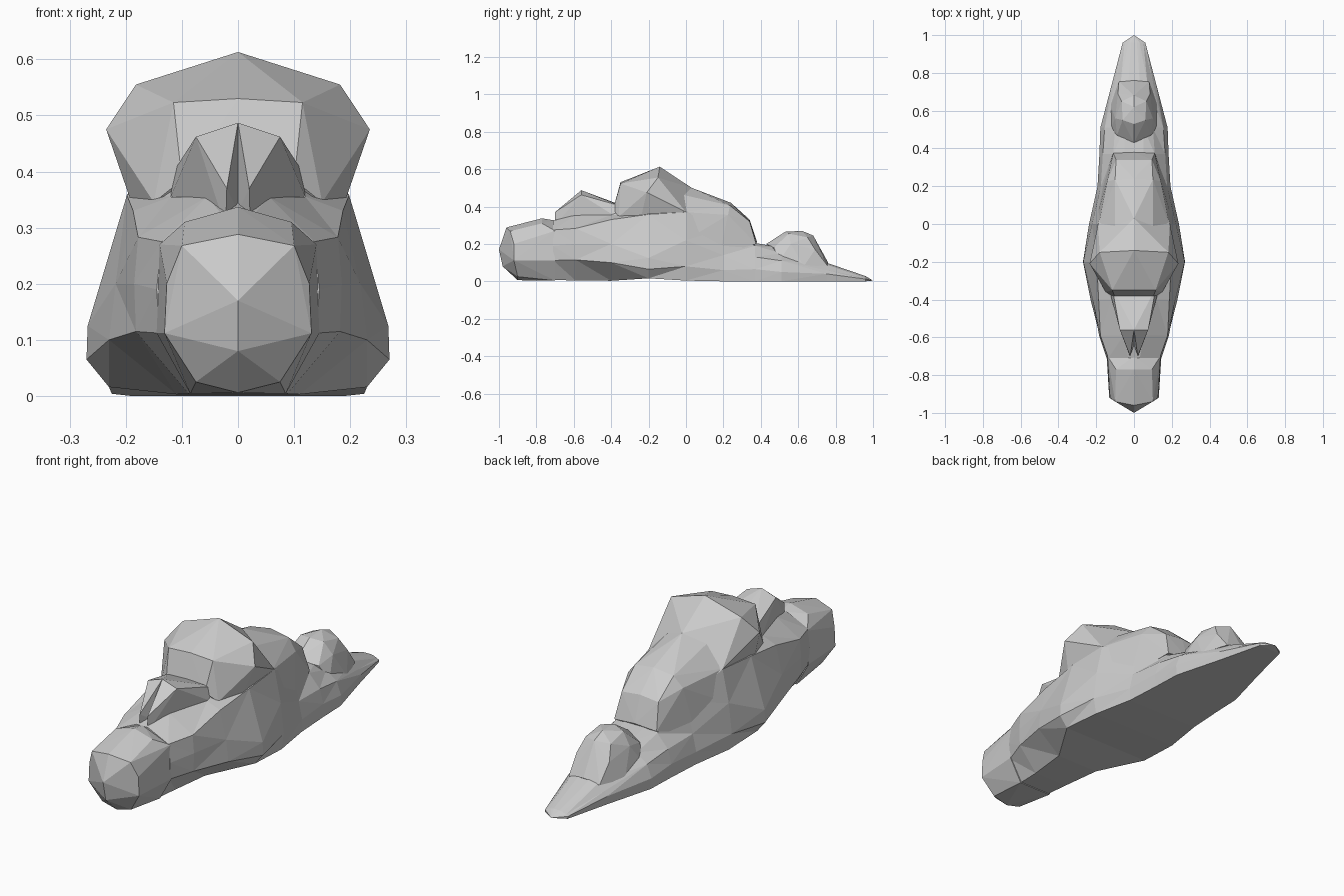
import bpy, bmesh


def finish(name, bm):
    bmesh.ops.recalc_face_normals(bm, faces=bm.faces)
    me = bpy.data.meshes.new(name)
    bm.to_mesh(me)
    bm.free()
    ob = bpy.data.objects.new(name, me)
    bpy.context.collection.objects.link(ob)
    return ob


def lump(name, pts, split=False):
    """Faceted convex lump from half its corners; split gives two separate halves."""
    bm = bmesh.new()
    mirrored = [(-x, y, z) for x, y, z in pts if split or x > 0]
    groups = [pts, mirrored] if split else [pts + mirrored]
    for g in groups:
        vs = [bm.verts.new(p) for p in g]
        res = bmesh.ops.convex_hull(bm, input=vs)
        loose = {v for v in res["geom_interior"] if isinstance(v, bmesh.types.BMVert)}
        bmesh.ops.delete(bm, geom=list(loose), context='VERTS')
    return finish(name, bm)


# Main body: half cross-sections (x, z) from base edge to top, along y
sections = [
    (-0.71, (.08, .008), (.14, .112), (.145, .19), (.136, .275), (.03, .325)),
    (-0.59, (.088, .004), (.182, .115), (.185, .20), (.178, .283), (.055, .355)),
    (-0.40, (.11, .003), (.23, .10), (.218, .20), (.187, .33), (.12, .355)),
    (-0.20, (.23, .016), (.27, .065), (.268, .125), (.198, .358), (.09, .45)),
    (0.00, (.225, .004), (.238, .08), (.222, .22), (.19, .37), (.08, .46)),
    (0.20, (.19, 0), (.193, .06), (.175, .14), (.14, .28), (.07, .36)),
    (0.37, (.18, 0), (.183, .065), (.165, .13), (.11, .19), (.05, .205)),
    (0.51, (.175, 0), (.178, .05), (.155, .11), (.10, .15), (.05, .18)),
    (0.75, (.11, 0), (.115, .04), (.10, .06), (.07, .09), (.03, .10)),
    (0.96, (.058, 0), (.06, .012), (.05, .018), (.03, .026), (.015, .028)),
]
bm = bmesh.new()
rings = []
for y, *half in sections:
    ring = half + [(-x, z) for x, z in reversed(half)]
    rings.append([bm.verts.new((x, y, z)) for x, z in ring])
n = len(rings[0])
for a, b in zip(rings, rings[1:]):
    for i in range(n):
        j = (i + 1) % n
        bm.faces.new((a[i], a[j], b[j], b[i]))
bm.faces.new(rings[0])
tip = bm.verts.new((0, 1, .004))
for i in range(n):
    bm.faces.new((rings[-1][i], rings[-1][(i + 1) % n], tip))
bmesh.ops.triangulate(bm, faces=bm.faces)
finish("body", bm)

# Rounded front boulder
lump("front_boulder", [
    (0, -1, .17), (0, -.96, .288), (0, -.77, .337), (0, -.98, .08), (0, -.9, .006),
    (.10, -.94, .268), (.095, -.77, .31), (.127, -.92, .20), (.131, -.92, .112),
    (.075, -.90, .025), (.14, -.70, .27), (.145, -.70, .112), (.085, -.70, .004), (0, -.70, .325)])

# Two brow wedges, tapering forward, with a narrow groove between them
lump("brow_wedges", [
    (0, -.56, .487), (.075, -.56, .462), (.02, -.70, .37), (.12, -.39, .355), (0, -.64, .33),
    (.022, -.70, .30), (.115, -.34, .40), (0, -.34, .405), (.12, -.34, .32),
    (0, -.34, .30)], split=True)

# Highest hump
lump("top_hump", [
    (0, -.35, .53), (.115, -.35, .523), (.10, -.39, .385), (.15, -.36, .345), (.235, -.21, .475),
    (.182, -.15, .555), (0, -.14, .613), (0, .03, .50), (.19, 0, .37), (.19, -.24, .345)])

# Sloping back hump
lump("back_hump", [
    (0, -.1, .48), (.10, -.05, .47), (.188, -.01, .37), (0, .03, .50), (0, .24, .42),
    (.10, .235, .405), (.142, .225, .355), (.172, .18, .145), (0, .34, .33), (.095, .34, .32),
    (.11, .375, .20), (0, .38, .21), (.21, 0, .22)])

# Small rear dome
lump("rear_dome", [
    (0, .43, .20), (0, .53, .265), (0, .62, .27), (0, .68, .245), (0, .76, .10),
    (.06, .55, .255), (.065, .65, .235), (.09, .47, .18), (.10, .56, .20), (.085, .69, .17),
    (.125, .50, .11), (.125, .63, .08), (.08, .755, .085)])
